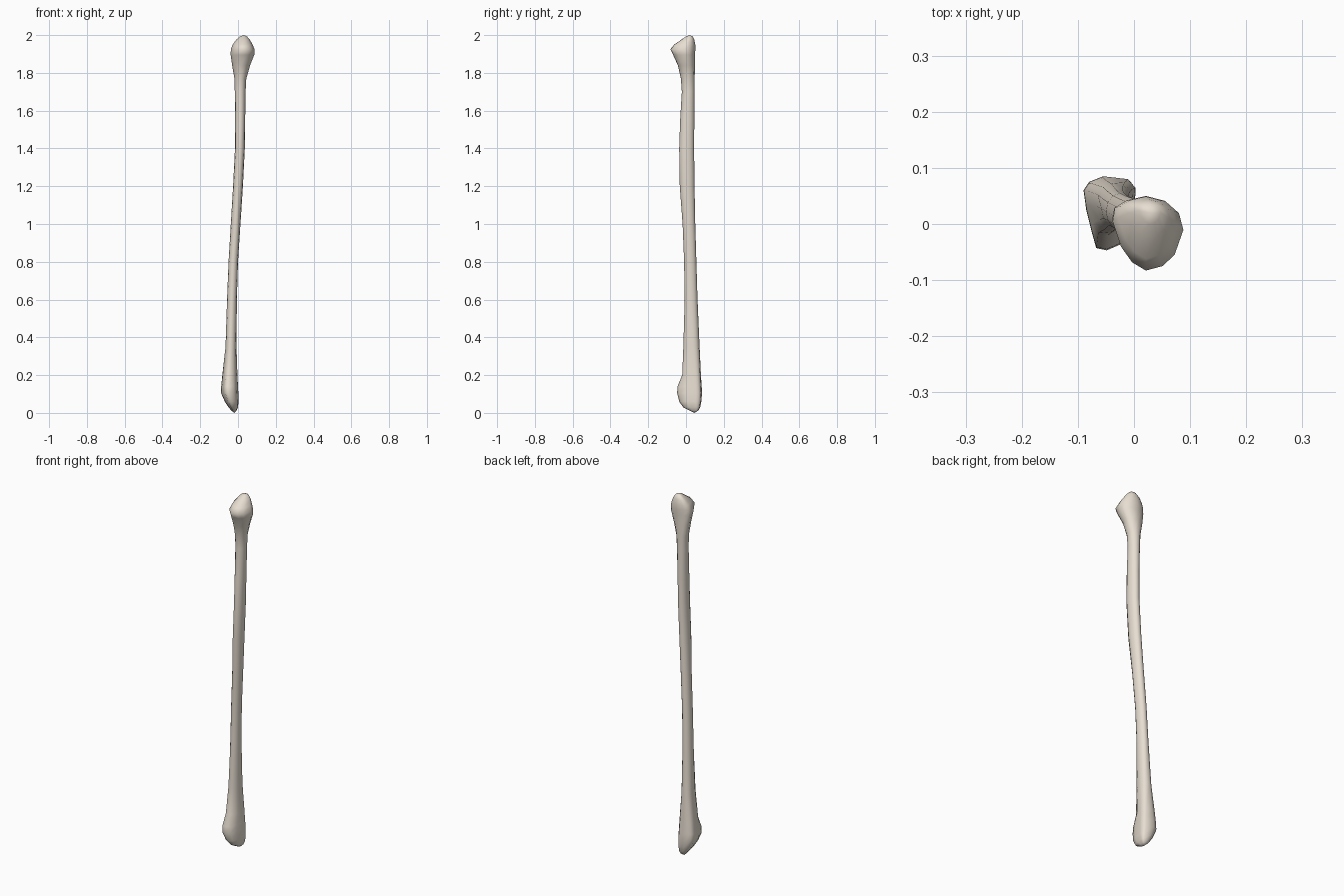
import bpy, bmesh, math
from mathutils import Vector

N = 12


def fit(pts):
    # scale an outline into the -1..1 square
    xs, ys = [p[0] for p in pts], [p[1] for p in pts]
    def norm(v, s):
        return 2 * (v - min(s)) / (max(s) - min(s)) - 1
    return [Vector((norm(x, xs), norm(y, ys))) for x, y in pts]


# Cross-section outlines: upper head, shaft, lower ankle end
head = fit([(.088, -.01), (.08, .02), (.055, .042), (.02, .051), (-.015, .043), (-.036, .03),
            (-.04, .005), (-.025, -.04), (-.005, -.068), (.02, -.083), (.05, -.075), (.072, -.055)])
ankle = fit([(.002, .05), (.003, .065), (-.01, .08), (-.055, .085), (-.08, .075), (-.09, .06),
             (-.085, .025), (-.075, -.015), (-.067, -.043), (-.048, -.047), (-.02, -.035), (-.005, 0)])
shaft = fit([(math.cos(math.tau * i / N), math.sin(math.tau * i / N)) for i in range(N)])

# z, x min, x max, y min, y max, blend (+1 head, 0 shaft, -1 ankle)
rings = [
    (.012, -.035, -.008, .02, .065, -1), (.03, -.05, 0, -.015, .075, -1),
    (.06, -.07, .003, -.036, .081, -1), (.105, -.09, .002, -.047, .085, -1),
    (.14, -.089, 0, -.045, .083, -1), (.2, -.083, -.003, -.02, .079, -.8),
    (.35, -.066, -.008, -.014, .072, -.4), (.6, -.058, -.006, -.007, .061, 0),
    (.8, -.05, 0, -.01, .055, 0), (1.0, -.038, .013, -.018, .049, 0),
    (1.2, -.026, .026, -.033, .045, 0), (1.4, -.016, .036, -.036, .043, 0),
    (1.55, -.015, .038, -.031, .044, 0), (1.7, -.017, .04, -.022, .045, .1),
    (1.77, -.019, .044, -.027, .046, .4), (1.84, -.031, .064, -.043, .047, .8),
    (1.895, -.039, .086, -.068, .047, 1), (1.925, -.038, .088, -.083, .05, 1),
    (1.95, -.028, .077, -.062, .049, 1), (1.975, -.01, .063, -.026, .044, 1),
    (1.993, .01, .048, 0, .036, 1)]

bm = bmesh.new()
loops = []
for z, x0, x1, y0, y1, b in rings:
    end = head if b >= 0 else ankle
    pts = fit([tuple(shaft[i].lerp(end[i], abs(b))) for i in range(N)])
    loops.append([bm.verts.new(((x0 + x1) / 2 + p.x * (x1 - x0) / 2,
                                (y0 + y1) / 2 + p.y * (y1 - y0) / 2, z)) for p in pts])
for a, c in zip(loops, loops[1:]):
    for i in range(N):
        j = (i + 1) % N
        bm.faces.new((a[i], a[j], c[j], c[i]))

# Rounded tips
low, top = bm.verts.new((-.02, .045, 0)), bm.verts.new((.03, .02, 2))
for i in range(N):
    j = (i + 1) % N
    bm.faces.new((loops[0][j], loops[0][i], low))
    bm.faces.new((loops[-1][i], loops[-1][j], top))
bmesh.ops.recalc_face_normals(bm, faces=bm.faces)
for f in bm.faces:
    f.smooth = True

mesh = bpy.data.meshes.new("leg_bone")
bm.to_mesh(mesh)
bm.free()
bone = bpy.data.objects.new("leg_bone", mesh)
bpy.context.collection.objects.link(bone)

# Bone colour
mat = bpy.data.materials.new("bone")
mat.diffuse_color = (.8, .73, .64, 1)
mesh.materials.append(mat)
